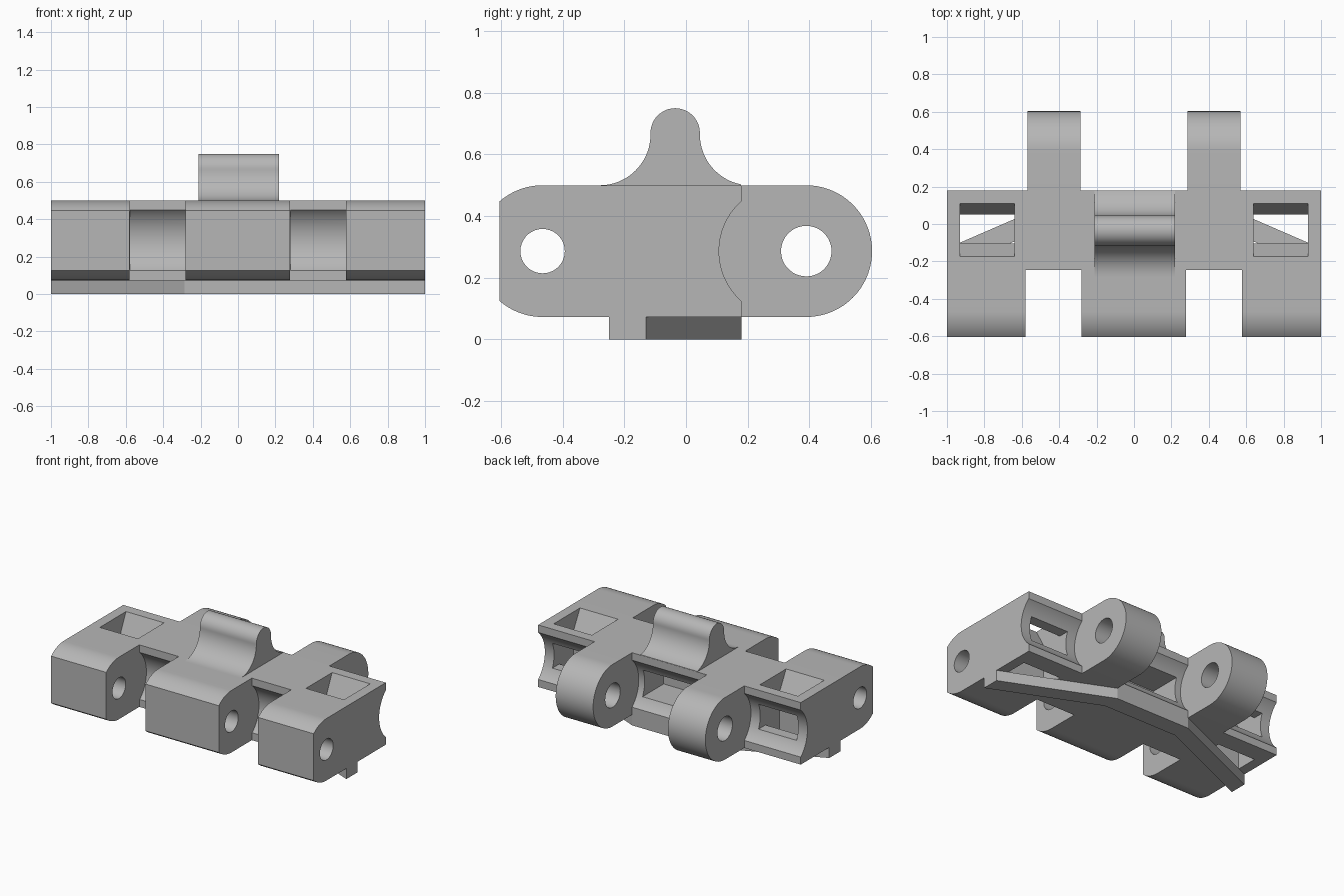
import bpy, bmesh, math

cube = bpy.data.objects.get("Cube")
if cube:
    bpy.data.objects.remove(cube, do_unlink=True)

steel = bpy.data.materials.new("plain grey")
steel.use_nodes = True
GREY = (0.47, 0.47, 0.47, 1)
steel.diffuse_color = GREY
steel.node_tree.nodes["Principled BSDF"].inputs["Base Color"].default_value = GREY

TOP, BOTTOM, MID, R = 0.5, 0.073, 0.2865, 0.2135
FRONT, BACK = -0.245, 0.18
FRONT_PIN, BACK_PIN, NOSE = -0.465, 0.39, -0.605


def arc(cy, cz, r, start, end, n=24):
    """Points of an arc in the side plane, angles in degrees."""
    angles = [math.radians(start + (end - start) * i / n) for i in range(n + 1)]
    return [(cy + r * math.cos(a), cz + r * math.sin(a)) for a in angles]


def prism(name, points, low, high, axis="x"):
    """Extrude a profile: (y, z) along x, or (x, y) along z."""
    bm = bmesh.new()
    rings = []
    for d in (low, high):
        rings.append([bm.verts.new((d, *p) if axis == "x" else (*p, d)) for p in points])
    bm.faces.new(rings[0])
    bm.faces.new(rings[1])
    n = len(points)
    for i in range(n):
        j = (i + 1) % n
        bm.faces.new((rings[0][i], rings[0][j], rings[1][j], rings[1][i]))
    bmesh.ops.recalc_face_normals(bm, faces=bm.faces)
    mesh = bpy.data.meshes.new(name)
    bm.to_mesh(mesh)
    bm.free()
    mesh.materials.append(steel)
    obj = bpy.data.objects.new(name, mesh)
    bpy.context.collection.objects.link(obj)
    return obj


def box(y0, y1, z0, z1):
    return [(y0, z0), (y1, z0), (y1, z1), (y0, z1)]


def combine(target, tool, operation):
    """Apply a boolean and discard the tool."""
    tool.hide_render = True
    bpy.context.view_layer.objects.active = target
    mod = target.modifiers.new(operation.lower(), "BOOLEAN")
    mod.operation, mod.object, mod.solver = operation, tool, "EXACT"
    bpy.ops.object.modifier_apply(modifier=mod.name)
    bpy.data.objects.remove(tool, do_unlink=True)


def smooth(obj):
    bpy.ops.object.select_all(action="DESELECT")
    obj.select_set(True)
    bpy.context.view_layer.objects.active = obj
    bpy.ops.object.shade_smooth_by_angle(angle=math.radians(25))


# Link body, with a hollow along the back
link = prism("link_body", box(FRONT, BACK, BOTTOM, TOP), -1, 1)
SCOOP = 0.216
combine(link, prism("back_scoop", arc(0.323, MID, SCOOP, 0, 354, 59), -1.1, 1.1), "DIFFERENCE")

# Hollows in the two front gaps
for side in (-1, 1):
    lo, hi = sorted((side * 0.28, side * 0.577))
    combine(link, prism("gap_scoop", arc(-0.388, MID, SCOOP, 0, 354, 59), lo, hi), "DIFFERENCE")

# Three front lugs with rounded, blunt noses
half = math.degrees(math.acos((FRONT_PIN - NOSE) / R))
lug = [(-0.2, BOTTOM), (-0.2, TOP)]
lug += arc(FRONT_PIN, MID, R, 90, 180 - half, 12) + arc(FRONT_PIN, MID, R, 180 + half, 270, 12)
for lo, hi in ((-1, -0.58), (-0.28, 0.277), (0.577, 1)):
    combine(link, prism("front_lug", lug, lo, hi), "UNION")

# Two round back lugs
arm = [(-0.05, TOP), (-0.05, BOTTOM)] + arc(BACK_PIN, MID, R, -90, 90, 36)
for side in (-1, 1):
    lo, hi = sorted((side * 0.285, side * 0.57))
    combine(link, prism("back_lug", arm, lo, hi), "UNION")

# Pin holes
for y, r in ((FRONT_PIN, 0.072), (BACK_PIN, 0.082)):
    combine(link, prism("pin_hole", arc(y, MID, r, 0, 350, 35), -1.2, 1.2), "DIFFERENCE")

# Funnel pockets through the ends, opened by a window at the back
funnel = [(-0.175, TOP), (-0.175, 0.6), (0.11, 0.6), (0.11, TOP),
          (0.05, 0.37), (0.05, 0), (-0.105, 0), (-0.105, 0.37)]
for side in (-1, 1):
    lo, hi = sorted((side * 0.64, side * 0.93))
    combine(link, prism("end_pocket", funnel, lo, hi), "DIFFERENCE")
    combine(link, prism("end_window", box(0, 0.3, 0.2, 0.37), lo, hi), "DIFFERENCE")

# Blind pocket in the middle of the back
combine(link, prism("middle_pocket", box(-0.1, 0.3, 0.19, 0.37), -0.24, 0.24), "DIFFERENCE")
smooth(link)

# Guide tooth
tooth = [(BACK, TOP - 0.01), (-0.28, TOP - 0.01)]
tooth += arc(-0.28, 0.665, 0.165, -90, 0) + arc(-0.035, 0.67, 0.08, 180, 0)
tooth += arc(0.21, 0.665, 0.165, 180, 259)
smooth(prism("guide_tooth", tooth, -0.21, 0.22))

# Chevron grip bar underneath
back_edge = [(-1, -0.13), (-0.285, BACK), (0.285, BACK), (1, -0.13)]
front_edge = [(x, y - 0.12) for x, y in reversed(back_edge)]
prism("grip_bar", back_edge + front_edge, 0, BOTTOM, "z")
